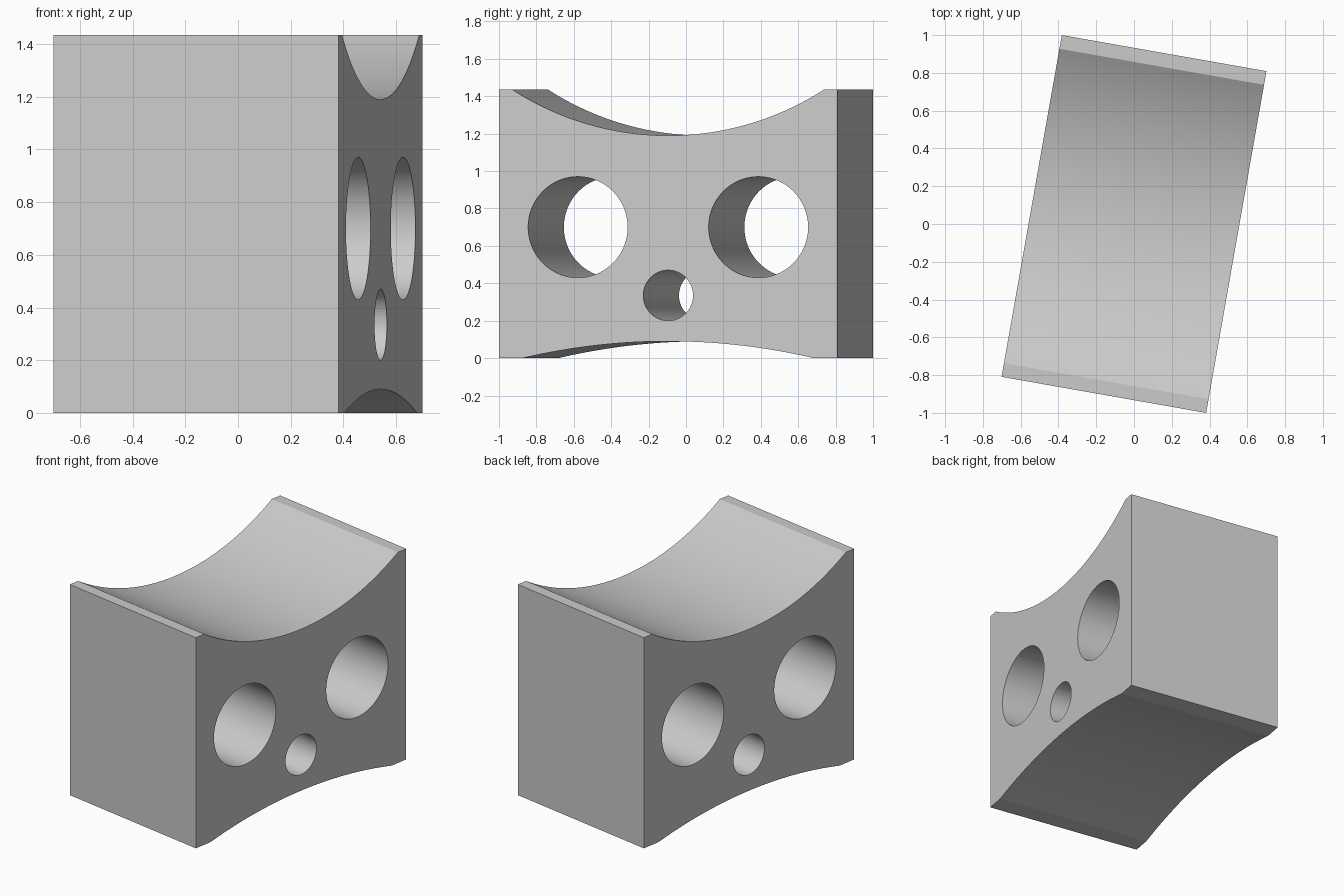
import bpy, bmesh, math
from mathutils import Matrix

if "Cube" in bpy.data.objects:
    bpy.data.objects.remove(bpy.data.objects["Cube"])

HALF_LEN, HALF_WIDTH, HEIGHT = 0.9185, 0.55, 1.435


def arc(half_chord, sag, z_edge, sign, n=64):
    """Circular arc from +half_chord to -half_chord, bulging into the block."""
    r = (half_chord ** 2 + sag ** 2) / (2 * sag)
    a = math.asin(half_chord / r)
    pts = []
    for i in range(n + 1):
        t = a - 2 * a * i / n
        pts.append((r * math.sin(t), z_edge + sign * (r * math.cos(t) - r + sag)))
    return pts


def circle(cx, cz, r, n=96):
    return [(cx + r * math.cos(2 * math.pi * i / n),
             cz + r * math.sin(2 * math.pi * i / n)) for i in range(n)]


# Side outline: deep saddle on top, shallow hollow underneath
outline = [(HALF_LEN, 0), (HALF_LEN, HEIGHT)]
outline += arc(0.845, 0.245, HEIGHT, -1)
outline += [(-HALF_LEN, HEIGHT), (-HALF_LEN, 0)]
outline += reversed(arc(0.79, 0.09, 0, 1))

# Two large bores and one small bore
loops = [outline, circle(-0.49, 0.70, 0.27), circle(0.49, 0.70, 0.27),
         circle(0, 0.335, 0.135)]

curve = bpy.data.curves.new("block_profile", 'CURVE')
curve.dimensions = '2D'
curve.fill_mode = 'BOTH'
curve.extrude = HALF_WIDTH
for pts in loops:
    s = curve.splines.new('POLY')
    s.points.add(len(pts) - 1)
    for p, (u, v) in zip(s.points, pts):
        p.co = (u, v, 0, 1)
    s.use_cyclic_u = True

profile = bpy.data.objects.new("block_profile", curve)
bpy.context.collection.objects.link(profile)
mesh = bpy.data.meshes.new_from_object(
    profile.evaluated_get(bpy.context.evaluated_depsgraph_get()))
bpy.data.objects.remove(profile)

# Stand the extrusion upright and turn it ten degrees about z
upright = Matrix(((0, 0, 1, 0), (1, 0, 0, 0), (0, 1, 0, 0), (0, 0, 0, 1)))
mesh.transform(Matrix.Rotation(math.radians(-10), 4, 'Z') @ upright)
bm = bmesh.new()
bm.from_mesh(mesh)
bmesh.ops.remove_doubles(bm, verts=bm.verts, dist=1e-5)
bmesh.ops.recalc_face_normals(bm, faces=bm.faces)
bm.to_mesh(mesh)
bm.free()

block = bpy.data.objects.new("saddle_block", mesh)
bpy.context.collection.objects.link(block)

grey = bpy.data.materials.new("light_grey")
grey.diffuse_color = (0.6, 0.6, 0.6, 1)
grey.use_nodes = True
grey.node_tree.nodes["Principled BSDF"].inputs["Base Color"].default_value = grey.diffuse_color
mesh.materials.clear()
mesh.materials.append(grey)

bpy.context.view_layer.objects.active = block
block.select_set(True)
bpy.ops.object.shade_smooth_by_angle(angle=math.radians(12))
